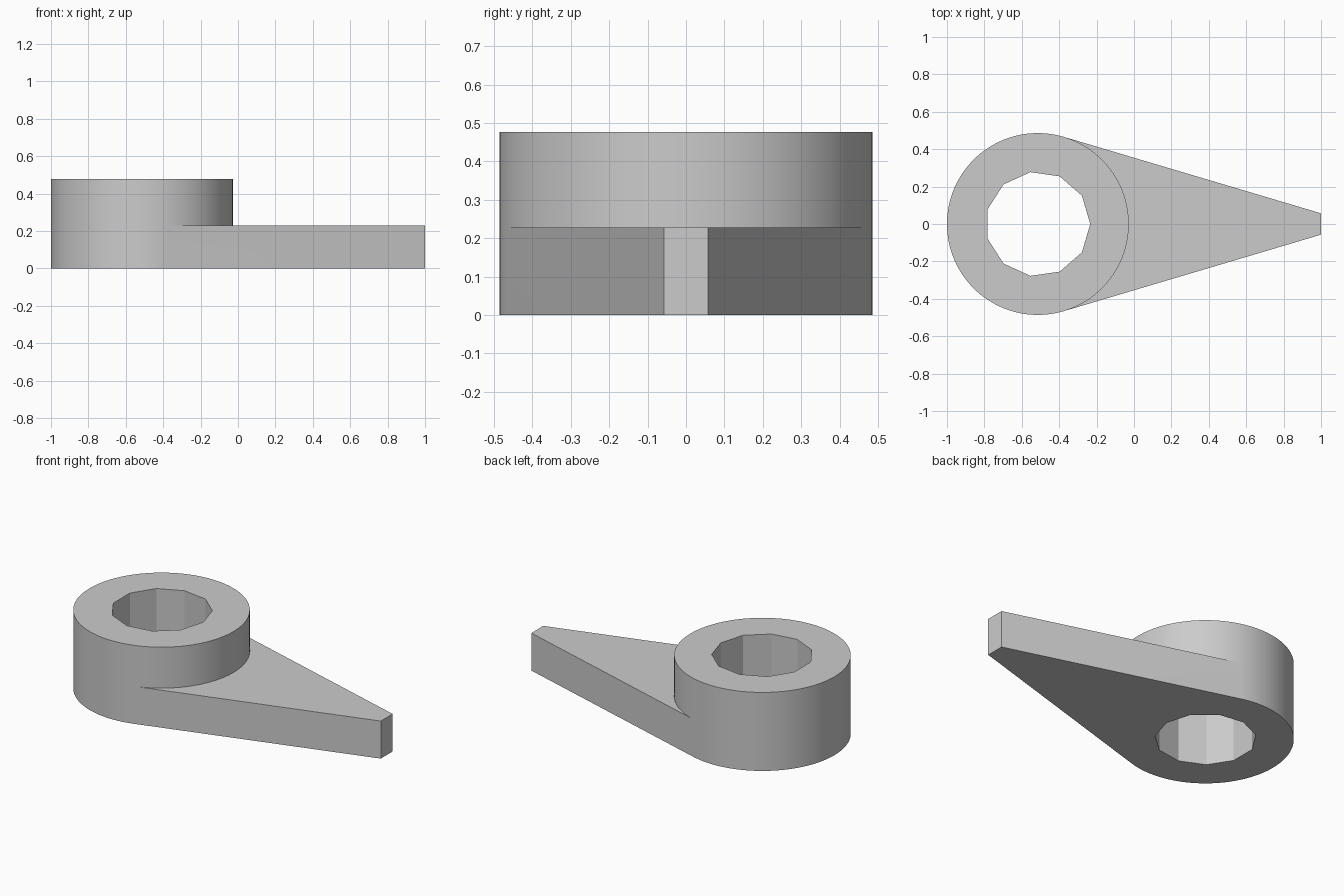
import bpy
import bmesh
from math import acos, atan2, cos, hypot, pi, sin

if "Cube" in bpy.data.objects:
    bpy.data.objects.remove(bpy.data.objects["Cube"], do_unlink=True)

# Main dimensions
CENTRE_X, RADIUS, HOLE_RADIUS = -0.514, 0.486, 0.28
HEIGHT, ARM_HEIGHT = 0.477, 0.228
TIP_X, TIP_HALF = 1.0, 0.057
HOLE_SIDES = 11

bm = bmesh.new()


def ring(radius, angles, z):
    return [bm.verts.new((CENTRE_X + radius * cos(a), radius * sin(a), z)) for a in angles]


def span(start, end, steps):
    return [start + (end - start) * i / steps for i in range(steps + 1)]


def edges_of(loop):
    pairs = zip(loop, loop[1:] + loop[:1])
    return [bm.edges.get(p) or bm.edges.new(p) for p in pairs]


def wall(low, high):
    for i in range(len(low) - 1):
        bm.faces.new((low[i], low[i + 1], high[i + 1], high[i]))


def fill(outer, inner):
    bmesh.ops.triangle_fill(bm, use_beauty=True, edges=edges_of(outer) + edges_of(inner))


# Angle at which the straight arm sides touch the round collar
reach = TIP_X - CENTRE_X
tangent = atan2(TIP_HALF, reach) + acos(RADIUS / hypot(reach, TIP_HALF))
back = span(tangent, 2 * pi - tangent, 72)
front = span(-tangent, tangent, 48)

# Collar: round back runs full height, front rises from the arm
back_low, back_mid, back_high = [ring(RADIUS, back, z) for z in (0, ARM_HEIGHT, HEIGHT)]
front_low = [back_mid[-1]] + ring(RADIUS, front[1:-1], ARM_HEIGHT) + [back_mid[0]]
front_high = [back_high[-1]] + ring(RADIUS, front[1:-1], HEIGHT) + [back_high[0]]
wall(back_low, back_mid)
wall(back_mid, back_high)
wall(front_low, front_high)

# Tapered arm with a blunt tip
tip_low, tip_high = [[bm.verts.new((TIP_X, s * TIP_HALF, z)) for s in (-1, 1)]
                     for z in (0, ARM_HEIGHT)]
wall([back_low[-1]] + tip_low + [back_low[0]], [back_mid[-1]] + tip_high + [back_mid[0]])
bm.faces.new(tip_high + front_low[::-1])

# Faceted through hole
hole = span(0, 2 * pi, HOLE_SIDES)[:-1]
hole_low, hole_high = [ring(HOLE_RADIUS, hole, z) for z in (0, HEIGHT)]
wall(hole_low + hole_low[:1], hole_high + hole_high[:1])

# Flat underside and collar top around the hole
fill(back_low + tip_low, hole_low)
fill(back_high + front_high[1:-1], hole_high)
bmesh.ops.recalc_face_normals(bm, faces=bm.faces)

mesh = bpy.data.meshes.new("lever_arm")
bm.to_mesh(mesh)
bm.free()
lever = bpy.data.objects.new("lever_arm", mesh)
bpy.context.collection.objects.link(lever)

# Plain grey finish
grey = bpy.data.materials.new("light_grey")
grey.use_nodes = True
colour = (0.6, 0.6, 0.6, 1)
grey.diffuse_color = colour
grey.node_tree.nodes["Principled BSDF"].inputs["Base Color"].default_value = colour
mesh.materials.append(grey)

# Smooth round walls, crisp edges
bpy.ops.object.select_all(action="DESELECT")
lever.select_set(True)
bpy.context.view_layer.objects.active = lever
bpy.ops.object.shade_smooth_by_angle(angle=pi / 9)
